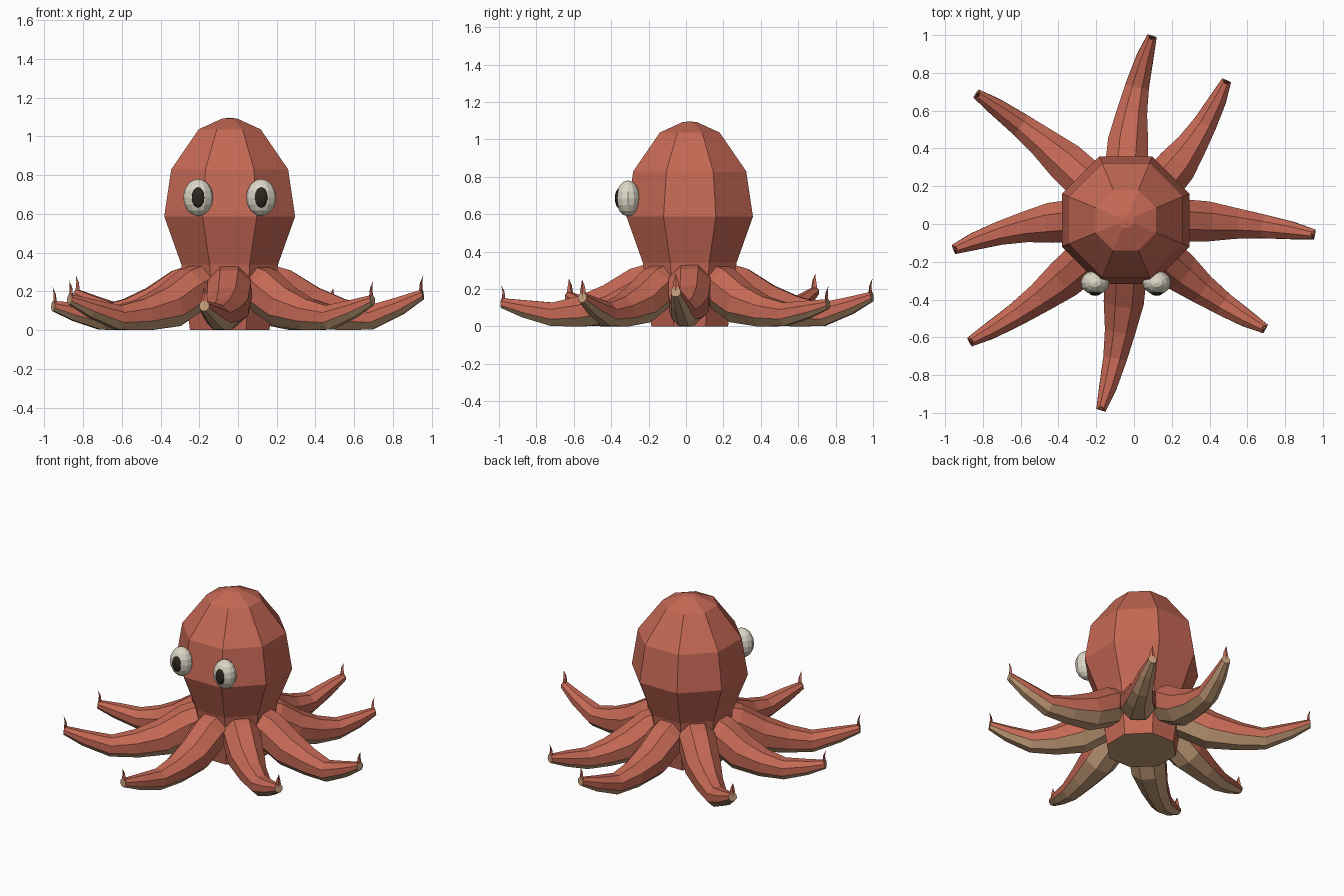
import bpy, bmesh, math
from mathutils import Vector

cube = bpy.data.objects.get("Cube")
if cube:
    bpy.data.objects.remove(cube, do_unlink=True)


def material(name, rgb):
    m = bpy.data.materials.new(name)
    m.use_nodes = True
    m.diffuse_color = (*rgb, 1)
    m.node_tree.nodes["Principled BSDF"].inputs["Base Color"].default_value = (*rgb, 1)
    return m


RED = material("coral red", (0.56, 0.14, 0.09))
TAN = material("tan underside", (0.56, 0.34, 0.19))
WHITE = material("eye white", (0.72, 0.68, 0.57))
DARK = material("pupil dark", (0.025, 0.02, 0.013))
CENTRE = Vector((-0.043, 0.02, 0))
SIDES = 8


def octagon(radius):
    """Corner offsets of an octagon with flat sides on the axes."""
    angles = [math.tau * (k + 0.5) / SIDES for k in range(SIDES)]
    return [(radius * math.cos(a), radius * math.sin(a)) for a in angles]


def finish(name, bm, mats):
    me = bpy.data.meshes.new(name)
    bmesh.ops.recalc_face_normals(bm, faces=bm.faces)
    bm.to_mesh(me)
    bm.free()
    for m in mats:
        me.materials.append(m)
    ob = bpy.data.objects.new(name, me)
    bpy.context.collection.objects.link(ob)
    return ob


def bridge(bm, rings, is_tan=lambda k: False):
    for a, b in zip(rings, rings[1:]):
        for k in range(SIDES):
            j = (k + 1) % SIDES
            bm.faces.new((a[k], a[j], b[j], b[k])).material_index = int(is_tan(k))


# Body: stacked octagons (half width, height) closed by a low cap
PROFILE = [(0.205, 0), (0.25, 0.34), (0.338, 0.587), (0.302, 0.83), (0.16, 1.037), (0.04, 1.092)]
bm = bmesh.new()
rings = []
for half, z in PROFILE:
    corners = octagon(half / math.cos(math.pi / SIDES))
    rings.append([bm.verts.new(CENTRE + Vector((x, y, z))) for x, y in corners])
bridge(bm, rings)
bm.faces.new(rings[0]).material_index = 1
apex = bm.verts.new(CENTRE + Vector((0, 0, 1.097)))
for k in range(SIDES):
    bm.faces.new((rings[-1][k], rings[-1][(k + 1) % SIDES], apex))
finish("body", bm, [RED, TAN])

# Arm stations: (share of length, centre height, radius)
STATIONS = [(0.17, 0.235, 0.12), (0.27, 0.205, 0.122), (0.42, 0.12, 0.115),
            (0.58, 0.08, 0.088), (0.73, 0.065, 0.068), (0.88, None, 0.05), (1, None, 0.028)]


def arm(name, heading, tip):
    out = Vector((math.cos(heading), math.sin(heading), 0))
    across = Vector((-out.y, out.x, 0))
    reach = Vector((tip[0], tip[1], 0)) - CENTRE
    length, sway = reach.dot(out), reach.dot(across)
    low = STATIONS[4][1]
    path = []
    for t, z, _ in STATIONS:
        if z is None:
            z = tip[2] if t == 1 else low + 0.5 * (tip[2] - low)
        bend = max(0, (t - 0.2) / 0.8) ** 2
        path.append(CENTRE + out * length * t + across * sway * bend + Vector((0, 0, z)))
    bm = bmesh.new()
    rings = []
    last = len(path) - 1
    for i, p in enumerate(path):
        tangent = path[min(i + 1, last)] - path[max(i - 1, 0)]
        if i == last:
            tangent.z *= 0.3
        tangent.normalize()
        side = tangent.cross(Vector((0, 0, 1))).normalized()
        up = side.cross(tangent)
        rings.append([bm.verts.new(p + side * x + up * y) for x, y in octagon(STATIONS[i][2])])
    # the three lowest strips and the blunt end are tan
    bridge(bm, rings, lambda k: k in (4, 5, 6))
    bm.faces.new(rings[0])
    bm.faces.new(rings[-1]).material_index = 1
    # thin upturned spike at the end
    flat = Vector((tangent.x, tangent.y, 0)).normalized()
    foot = path[-1] + Vector((0, 0, 0.005)) - flat * 0.008
    base = [bm.verts.new(foot + side * x + flat * y)
            for x, y in ((-0.022, 0), (0, -0.014), (0.022, 0), (0, 0.008))]
    mid = [bm.verts.new(foot + (v.co - foot) * 0.55 + Vector((0, 0, 0.055))) for v in base]
    point = bm.verts.new(foot + Vector((0, 0, 0.092)) + flat * 0.01)
    for k in range(4):
        j = (k + 1) % 4
        bm.faces.new((base[k], base[j], mid[j], mid[k]))
        bm.faces.new((mid[k], mid[j], point))
    bm.faces.new(base)
    finish(name, bm, [RED, TAN])


# Eight arms, counter-clockwise from the left side, each with its tip position
ARMS = [("left_arm", (0.955, -0.055, 0.185)), ("back_left_arm", (0.49, 0.76, 0.12)),
        ("back_arm", (0.095, 0.995, 0.16)), ("back_right_arm", (-0.835, 0.69, 0.185)),
        ("right_arm", (-0.955, -0.135, 0.125)), ("front_right_arm", (-0.87, -0.625, 0.16)),
        ("front_arm", (-0.175, -0.985, 0.125)), ("front_left_arm", (0.695, -0.555, 0.155))]
for i, (name, tip) in enumerate(ARMS):
    arm(name, math.tau * i / 8, tip)


def ball(name, centre, radii, mat):
    bm = bmesh.new()
    bmesh.ops.create_uvsphere(bm, u_segments=12, v_segments=8, radius=1)
    bmesh.ops.scale(bm, vec=radii, verts=bm.verts)
    bmesh.ops.translate(bm, vec=centre, verts=bm.verts)
    finish(name, bm, [mat])


# Eyes with slightly raised pupils
for label, s in (("left", 1), ("right", -1)):
    x = CENTRE.x + s * 0.163
    ball(label + "_eye", (x, -0.31, 0.685), (0.077, 0.064, 0.096), WHITE)
    ball(label + "_pupil", (x, -0.358, 0.685), (0.036, 0.022, 0.053), DARK)
